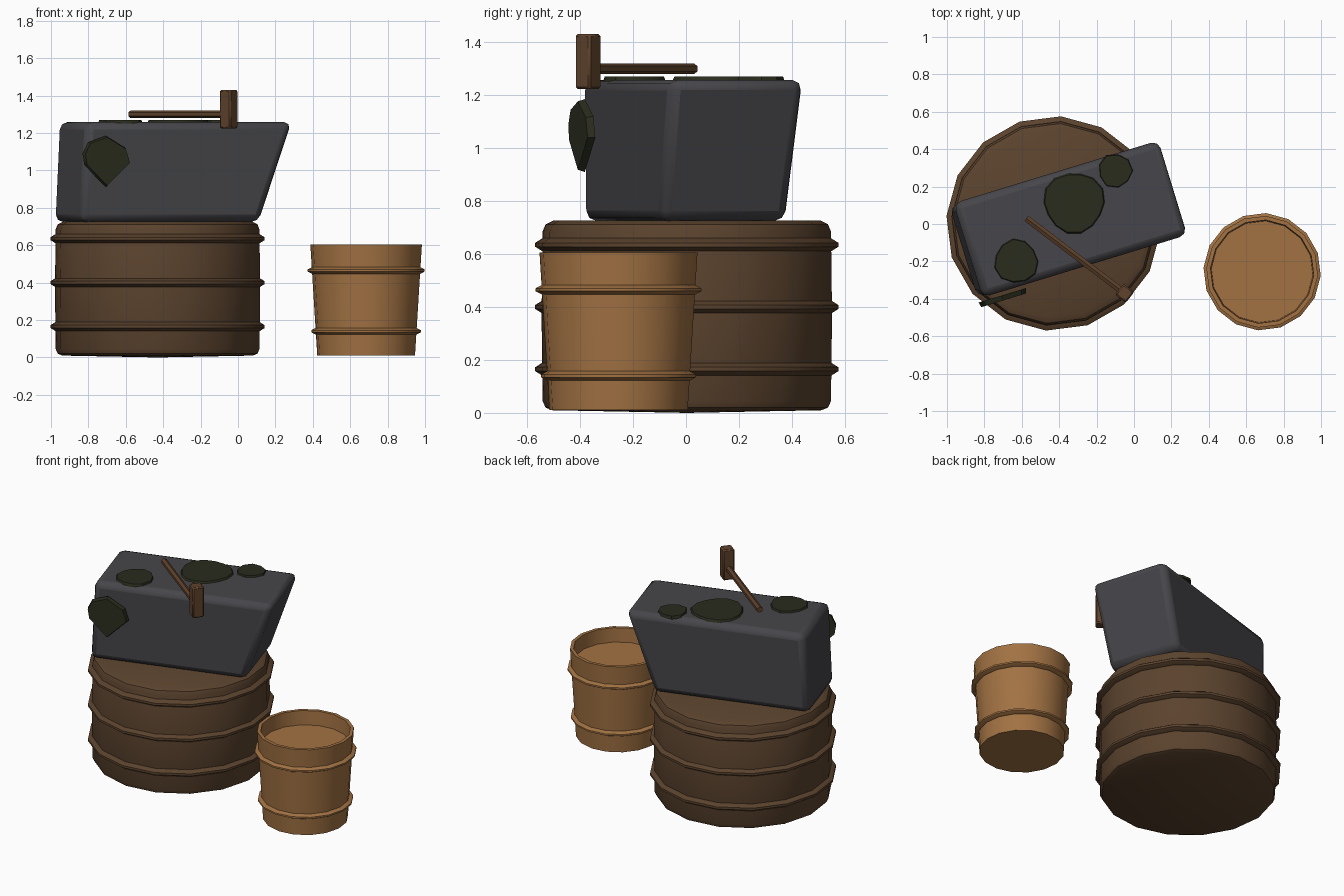
import bpy, bmesh, math
from mathutils import Matrix, Vector

if "Cube" in bpy.data.objects:
    bpy.data.objects.remove(bpy.data.objects["Cube"])


def material(name, color):
    m = bpy.data.materials.new(name)
    m.use_nodes = True
    m.diffuse_color = (*color, 1)
    m.node_tree.nodes["Principled BSDF"].inputs["Base Color"].default_value = (*color, 1)
    return m


dark_wood = material("dark wood", (0.105, 0.056, 0.027))
light_wood = material("light wood", (0.36, 0.168, 0.056))
iron = material("dark iron", (0.062, 0.062, 0.07))
moss = material("dark moss", (0.023, 0.025, 0.012))
handle_wood = material("handle wood", (0.115, 0.054, 0.025))


def finish(name, bm, mat, matrix=Matrix(), bevel=0, segments=1, angle=35):
    bmesh.ops.recalc_face_normals(bm, faces=bm.faces)
    mesh = bpy.data.meshes.new(name)
    bm.to_mesh(mesh)
    bm.free()
    mesh.materials.append(mat)
    obj = bpy.data.objects.new(name, mesh)
    obj.matrix_world = matrix
    bpy.context.collection.objects.link(obj)
    if bevel:
        mod = obj.modifiers.new("soft edges", "BEVEL")
        mod.width = bevel
        mod.segments = segments
    bpy.ops.object.select_all(action="DESELECT")
    obj.select_set(True)
    bpy.context.view_layer.objects.active = obj
    bpy.ops.object.shade_smooth_by_angle(angle=math.radians(angle))
    return obj


def lathe(name, profile, center, mat, closed=False, sides=16):
    """Spin a (radius, height) profile; open profiles start and end on the axis."""
    bm = bmesh.new()
    pts = profile + profile[:1] if closed else profile
    verts = [bm.verts.new((r, 0, z)) for r, z in pts]
    edges = [bm.edges.new(pair) for pair in zip(verts, verts[1:])]
    bmesh.ops.spin(bm, geom=verts + edges, cent=(0, 0, 0), axis=(0, 0, 1),
                   angle=math.tau, steps=sides, use_merge=False)
    bmesh.ops.remove_doubles(bm, verts=bm.verts, dist=0.0005)
    place = Matrix.Translation((*center, 0)) @ Matrix.Rotation(math.radians(-4), 4, "Z")
    return finish(name, bm, mat, place)


def hoop(name, radius, z, reach, half, center, mat):
    tip = half * 0.3
    lathe(name, [(radius - 0.015, z - half), (radius, z - half), (radius + reach, z - tip),
                 (radius + reach, z + tip), (radius, z + half), (radius - 0.015, z + half)],
          center, mat, closed=True)


# Wooden stand with three hoops
stand = (-0.43, 0.003)
lathe("stand", [(0, 0), (0.51, 0.01), (0.535, 0.02), (0.546, 0.045), (0.55, 0.37),
                (0.546, 0.685), (0.535, 0.712), (0.505, 0.727), (0, 0.727)], stand, dark_wood)
for i, z in enumerate((0.165, 0.4, 0.635)):
    hoop(f"stand_hoop_{i + 1}", 0.546, z, 0.028, 0.025, stand, dark_wood)

# Bucket with recessed floor and two hoops
bucket = (0.685, -0.255)
lathe("bucket", [(0, 0.01), (0.262, 0.01), (0.299, 0.605), (0.277, 0.605),
                 (0.272, 0.51), (0, 0.51)], bucket, light_wood)
for i, (z, r) in enumerate(((0.14, 0.27), (0.465, 0.29))):
    hoop(f"bucket_hoop_{i + 1}", r, z, 0.024, 0.018, bucket, light_wood)

# Anvil block: a box with an undercut right end and a slightly flared left end
turn = Matrix.Rotation(math.radians(17), 4, "Z")
bm = bmesh.new()
bmesh.ops.create_cube(bm, size=1)
for v in bm.verts:
    low = v.co.z < 0
    if v.co.x > 0:
        v.co.x = 0.41 if low else 0.59
    else:
        v.co.x = -0.595 if low else -0.565
    v.co.y = math.copysign(0.25 if low else 0.265, v.co.y)
    v.co.z = 0.725 if low else 1.258
finish("anvil", bm, iron, Matrix.Translation((-0.345, 0.025, 0)) @ turn, 0.04, 2, 40)


def slab(name, outline, depth, matrix):
    """Thin irregular patch with a slightly narrower outer face."""
    bm = bmesh.new()
    base = bm.faces.new([bm.verts.new((x, y, 0)) for x, y in outline])
    top = bmesh.ops.extrude_face_region(bm, geom=[base])["geom"]
    for v in [g for g in top if isinstance(g, bmesh.types.BMVert)]:
        v.co = Vector((v.co.x * 0.94, v.co.y * 0.94, depth))
    finish(name, bm, moss, matrix)


def blob(radius, sides, phase):
    ring = []
    for i in range(sides):
        a = math.tau * i / sides
        r = radius * (1 + 0.05 * math.sin(3 * a + phase))
        ring.append((r * math.cos(a), r * math.sin(a)))
    return ring


# Moss patches on the top and on the front
for name, x, y, r, n, phase in (("moss_middle", -0.32, 0.115, 0.167, 14, 0),
                                ("moss_back", -0.1, 0.285, 0.093, 9, 1),
                                ("moss_front", -0.63, -0.2, 0.12, 11, 3)):
    slab(name, blob(r, n, phase), 0.02, Matrix.Translation((x, y, 1.25)))
outline = [(-0.13, 0.04), (-0.1, 0.1), (0, 0.135), (0.11, 0.07),
           (0.135, -0.01), (0, -0.14), (-0.12, -0.02)]
slab("moss_side", outline, 0.028,
     Matrix.Translation((-0.707, -0.382, 1.05)) @ turn @ Matrix.Rotation(math.pi / 2, 4, "X"))

# Hammer resting across the anvil
start, end = Vector((-0.575, 0.03, 1.3)), Vector((-0.05, -0.37, 1.3))
along = end - start
bm = bmesh.new()
bmesh.ops.create_cone(bm, cap_ends=True, segments=6, radius1=0.02, radius2=0.02,
                      depth=along.length)
finish("hammer_handle", bm, handle_wood,
       Matrix.Translation((start + end) / 2) @ along.to_track_quat("Z", "Y").to_matrix().to_4x4())
bm = bmesh.new()
bmesh.ops.create_cube(bm, size=1)
bmesh.ops.scale(bm, vec=(0.073, 0.073, 0.207), verts=bm.verts)
finish("hammer_head", bm, handle_wood, Matrix.Translation((-0.05, -0.37, 1.327))
       @ Matrix.Rotation(math.atan2(along.y, along.x), 4, "Z"), 0.008)
